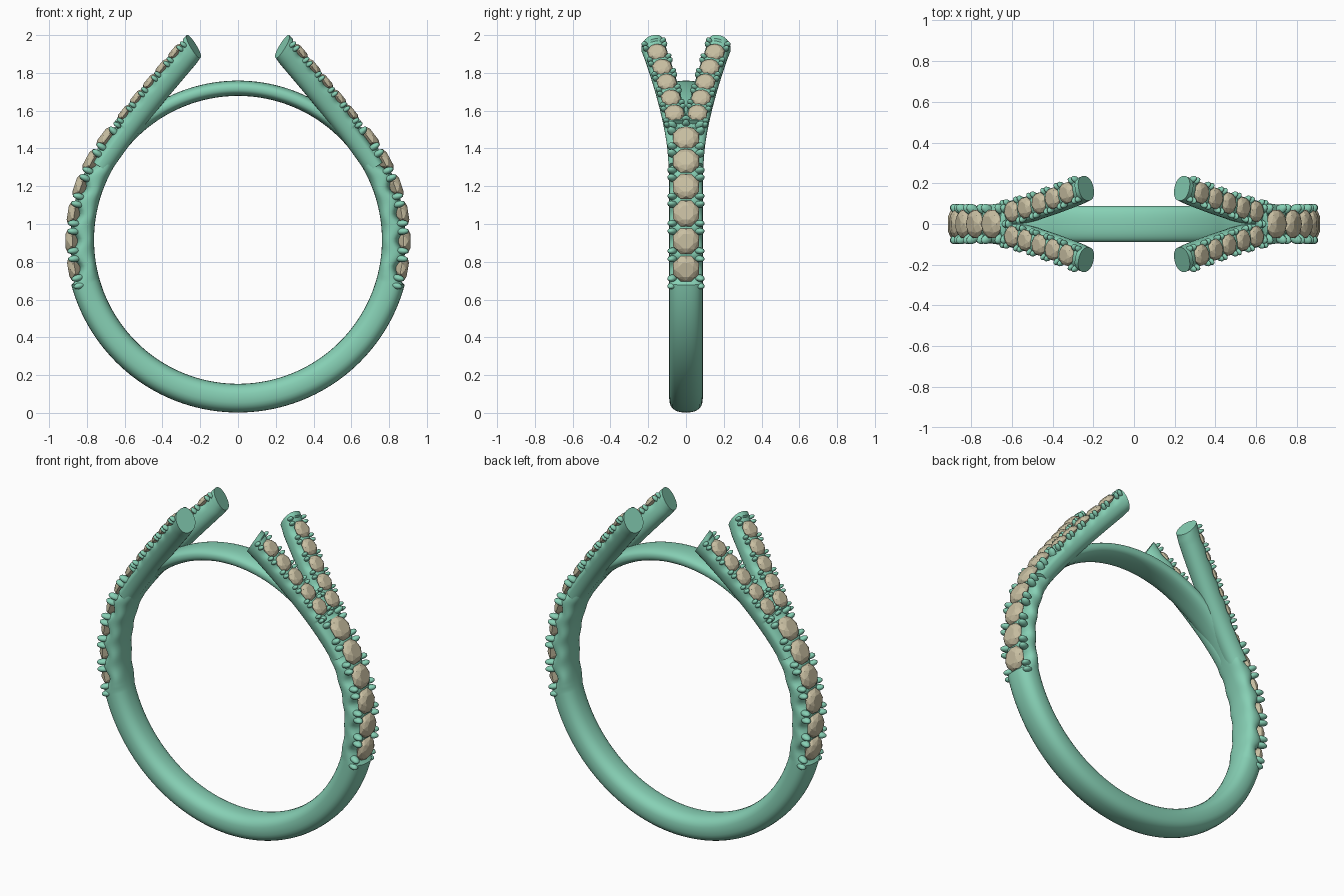
import bpy, bmesh
from math import sin, cos, pi, radians, copysign, floor
from mathutils import Vector, Matrix
from mathutils.geometry import interpolate_bezier

if "Cube" in bpy.data.objects:
    bpy.data.objects.remove(bpy.data.objects["Cube"])

CZ, RI, RO = 0.916, 0.762, 0.914        # ring centre height, inner and outer radius
A0, STEP, N_MAIN = -10.0, 9.55, 6       # large stones: first angle, spacing, count
Y = Vector((0, 1, 0))


def material(name, col):
    m = bpy.data.materials.new(name)
    m.diffuse_color = (*col, 1)
    m.use_nodes = True
    m.node_tree.nodes["Principled BSDF"].inputs["Base Color"].default_value = m.diffuse_color
    return m


METAL = material("green_metal", (0.24, 0.63, 0.46))
STONE = material("tan_stone", (0.58, 0.52, 0.36))


def finish(bm, name, mat, smooth=True, mirror=(False, False)):
    bmesh.ops.recalc_face_normals(bm, faces=bm.faces)
    me = bpy.data.meshes.new(name)
    bm.to_mesh(me)
    bm.free()
    ob = bpy.data.objects.new(name, me)
    bpy.context.collection.objects.link(ob)
    me.materials.append(mat)
    if smooth:
        bpy.ops.object.select_all(action='DESELECT')
        ob.select_set(True)
        bpy.context.view_layer.objects.active = ob
        bpy.ops.object.shade_smooth_by_angle(angle=radians(42))
    if any(mirror):
        md = ob.modifiers.new("mirror", 'MIRROR')
        md.use_axis = (mirror[0], mirror[1], False)
        md.use_mirror_merge = False
    return ob


def loft(rings, closed):
    bm = bmesh.new()
    vs = [[bm.verts.new(p) for p in r] for r in rings]
    n = len(vs[0])
    for i in range(len(vs) if closed else len(vs) - 1):
        a, b = vs[i], vs[(i + 1) % len(vs)]
        for k in range(n):
            bm.faces.new((a[k], a[(k + 1) % n], b[(k + 1) % n], b[k]))
    if not closed:
        bm.faces.new(vs[0])
        bm.faces.new(vs[-1])
    return bm


def section(centre, normal, side, h_in, h_out, hw, power, n=28):
    # rounded section, with separate inner and outer heights
    pts = []
    for k in range(n):
        c, s = cos(2 * pi * k / n), sin(2 * pi * k / n)
        c, s = copysign(abs(c) ** power, c), copysign(abs(s) ** power, s)
        pts.append(centre + normal * c * (h_out if c > 0 else h_in) + side * s * hw)
    return pts


def scallop(u):
    # 0 at a stone centre (integer u), 1 in the gap between stones
    return 0.5 - 0.5 * cos(2 * pi * (u - floor(u)))


def smoothstep(t):
    t = min(max(t, 0), 1)
    return t * t * (3 - 2 * t)


def frame(pos, normal, side):
    t = side.cross(normal).normalized()
    return Matrix.Translation(pos) @ Matrix((t, normal.cross(t), normal)).transposed().to_4x4()


def add_stone(bm, mtx, r):
    # faceted round cut: table, crown, girdle and point
    pts = []
    for rad, z, off in ((0.55, 0.4, 0), (0.84, 0.25, 0.5), (1, 0.02, 0), (1, -0.08, 0)):
        for k in range(8):
            a = (k + off + 0.5) * pi / 4
            pts.append(Vector((rad * r * cos(a), rad * r * sin(a), z * r)))
    pts.append(Vector((0, 0, -0.75 * r)))
    bmesh.ops.convex_hull(bm, input=[bm.verts.new(mtx @ p) for p in pts])


def add_prongs(bm, mtx, size, sides=(1, -1)):
    # pairs of rounded beads at the edges of a gap between stones
    for sy in sides:
        for st in (-1, 1):
            m = mtx @ Matrix.Translation((st * 0.021 * size, sy * 0.072 * size, 0)) \
                @ Matrix.Rotation(-sy * 0.45, 4, 'X') \
                @ Matrix.Diagonal((0.018 * size, 0.024 * size, 0.036 * size, 1))
            bmesh.ops.create_uvsphere(bm, u_segments=12, v_segments=8, radius=1, matrix=m)


def radial(deg):
    return Vector((cos(radians(deg)), 0, sin(radians(deg))))


# Shank: closed band, scalloped along the stones and thin across the top
def shank_outer(a):
    if a < -15:
        return RO
    if a < 43:
        return 0.85 + 0.037 * scallop((a - A0) / STEP)
    return 0.875 - 0.032 * smoothstep((a - 43) / 17)


C = Vector((0, 0, CZ))
rings = []
SEG = 320
for i in range(SEG):
    a = -90 + (i + 0.5) * 360 / SEG
    ro = shank_outer(a if a <= 90 else 180 - a)
    h, n = (ro - RI) / 2, radial(a)
    rings.append(section(C + n * (RI + h), n, Y, h, h, 0.089, 0.8))
finish(loft(rings, True), "ring_shank", METAL)

# Large stones and their prongs
bm, bp = bmesh.new(), bmesh.new()
for i in range(N_MAIN):
    n = radial(A0 + i * STEP)
    add_stone(bm, frame(C + n * 0.883, n, Y), 0.074)
for i in range(N_MAIN + 1):
    n = radial(A0 + (i - 0.5) * STEP)
    add_prongs(bp, frame(C + n * 0.871, n, Y), 1)
finish(bm, "large_stones", STONE, False, (True, False))
finish(bp, "large_prongs", METAL, True, (True, False))

# Split shoulder branch: swept along a curve that leaves the shank
path = interpolate_bezier(Vector((0.737, 0.03, 1.309)), Vector((0.605, 0.035, 1.51)),
                          Vector((0.40, 0.105, 1.745)), Vector((0.235, 0.175, 1.94)), 140)
dist = [0.0]
for p, q in zip(path, path[1:]):
    dist.append(dist[-1] + (q - p).length)
L = dist[-1]
FIRST, GAP, N_SMALL = 0.085, 0.108, 5   # small stones measured back from the tip


def branch_frame(i):
    t = (path[min(i + 1, len(path) - 1)] - path[max(i - 1, 0)]).normalized()
    n = t.cross(Y).normalized()
    if n.x < 0:
        n = -n
    return path[i], n, t.cross(n).normalized() * -1


def at(back):
    return min(range(len(path)), key=lambda i: abs(dist[i] - (L - back)))


rings = []
for i in range(len(path)):
    p, n, side = branch_frame(i)
    back = L - dist[i]
    if back < 0.028:
        h_out = 0.07
    elif back < FIRST + (N_SMALL - 0.5) * GAP:
        h_out = 0.042 + 0.018 * scallop((back - FIRST) / GAP)
    else:
        h_out = 0.035
    # the tip is cut a little flatter than square
    n = n.lerp(Vector((0.53, 0, 0.85)), smoothstep(1 - back / 0.09)).normalized()
    rings.append(section(p, n, side, 0.07, h_out, 0.063, 0.9))
finish(loft(rings, False), "shoulder_branch", METAL, True, (True, True))

# Small stones and prongs along the branch
bm, bp = bmesh.new(), bmesh.new()
for k in range(N_SMALL):
    p, n, side = branch_frame(at(FIRST + k * GAP))
    add_stone(bm, frame(p + n * 0.054, n, side), 0.054)
for k in range(N_SMALL + 1):
    p, n, side = branch_frame(at(FIRST + (k - 0.5) * GAP))
    add_prongs(bp, frame(p + n * 0.046, n, side), 0.68)
finish(bm, "small_stones", STONE, False, (True, True))
finish(bp, "small_prongs", METAL, True, (True, True))
